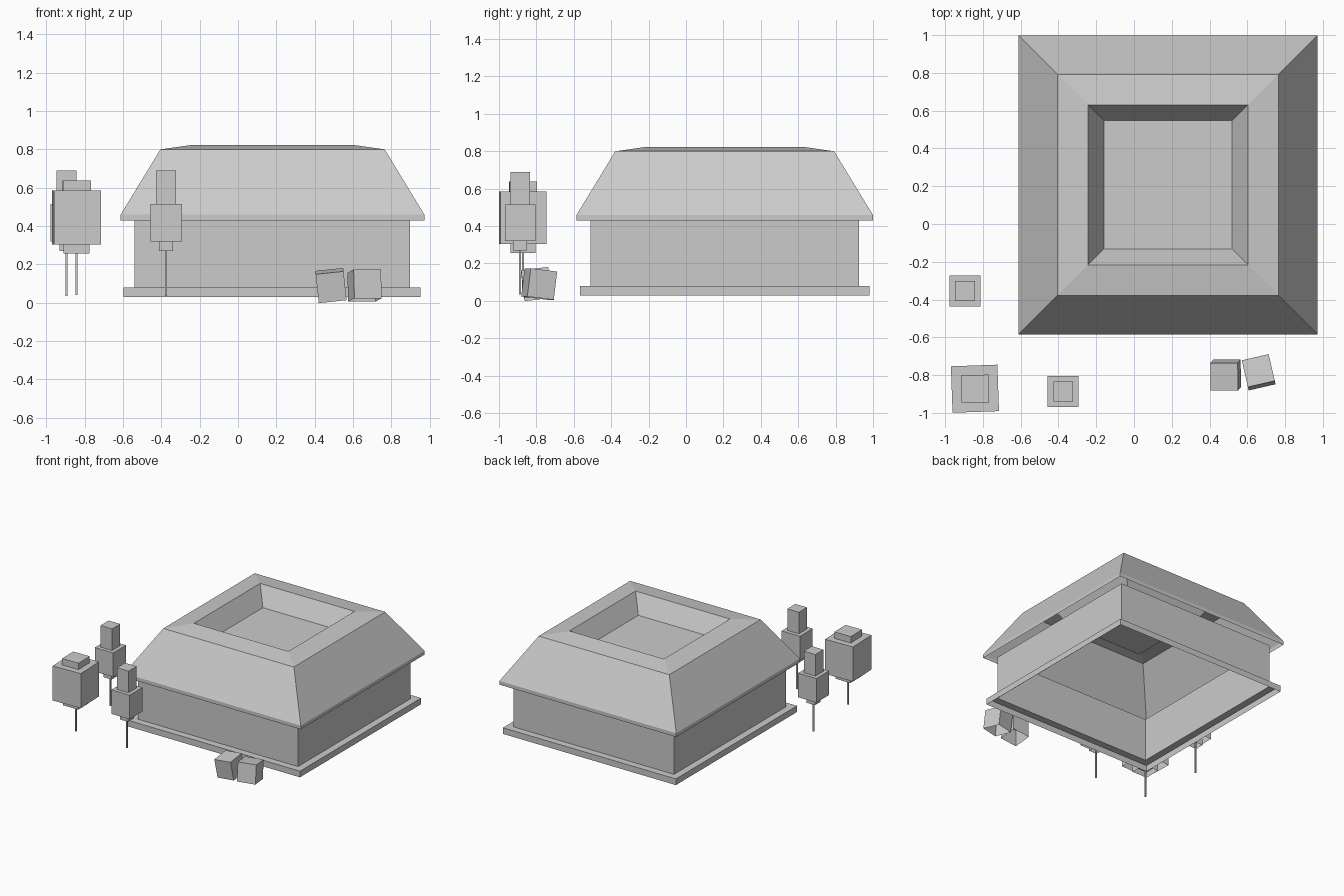
import bpy, bmesh
from math import radians

cube = bpy.data.objects.get("Cube")
if cube:
    bpy.data.objects.remove(cube, do_unlink=True)

grey = bpy.data.materials.new("plain grey")
grey.use_nodes = True
color = (0.6, 0.6, 0.6, 1)
grey.diffuse_color = color
grey.node_tree.nodes["Principled BSDF"].inputs["Base Color"].default_value = color


def square_shell(name, profile, location, cap=True, rotation=(0, 0, 0)):
    """Sweep a (half width, height) profile round a square, open underneath."""
    bm = bmesh.new()
    rings = [[bm.verts.new((sx * h, sy * h, z)) for sx, sy in
              ((-1, -1), (1, -1), (1, 1), (-1, 1))] for h, z in profile]
    for low, high in zip(rings, rings[1:]):
        for i in range(4):
            j = (i + 1) % 4
            bm.faces.new((low[i], low[j], high[j], high[i]))
    if cap:
        bm.faces.new(rings[-1])
    mesh = bpy.data.meshes.new(name)
    bm.to_mesh(mesh)
    bm.free()
    mesh.materials.append(grey)
    obj = bpy.data.objects.new(name, mesh)
    obj.location = location
    obj.rotation_euler = [radians(a) for a in rotation]
    bpy.context.collection.objects.link(obj)
    return obj


def block(name, half, low, high, x, y, turn=0):
    return square_shell(name, [(half, low), (half, high)], (x, y, 0), rotation=(0, 0, turn))


# House: stepped plinth with walls, and a hollow roof with a sunken top
square_shell("plinth_and_walls", [(0.775, 0.03), (0.775, 0.08), (0.718, 0.08), (0.718, 0.43)],
             (0.178, 0.207, 0), cap=False)
square_shell("roof", [(0.792, 0.43), (0.792, 0.46), (0.585, 0.80), (0.423, 0.823), (0.34, 0.68)],
             (0.18, 0.207, 0))

# Two slim trees
for label, x, y in (("front", -0.375, -0.887), ("back", -0.895, -0.355)):
    block(label + "_tree_trunk", 0.005, 0.035, 0.3, x, y)
    block(label + "_tree_lower_leaves", 0.037, 0.27, 0.32, x, y)
    block(label + "_tree_middle_leaves", 0.082, 0.32, 0.515, x, y)
    block(label + "_tree_top_leaves", 0.052, 0.515, 0.69, x, y)

# Wide tree
x, y = -0.842, -0.872
block("wide_tree_trunk", 0.005, 0.04, 0.3, x, y)
block("wide_tree_lower_leaves", 0.067, 0.257, 0.305, x, y)
block("wide_tree_middle_leaves", 0.123, 0.305, 0.585, x, y, 2)
block("wide_tree_top_leaves", 0.073, 0.585, 0.637, x, y, 1)

# Two tilted stones beside the wall
for name, place, tilt in (("left_stone", (0.66, -0.785, 0.09), (-7, 0, 13)),
                          ("right_stone", (0.485, -0.8, 0.09), (7, -6, 0))):
    square_shell(name, [(0.073, -0.076), (0.073, 0.076)], place, rotation=tilt)
